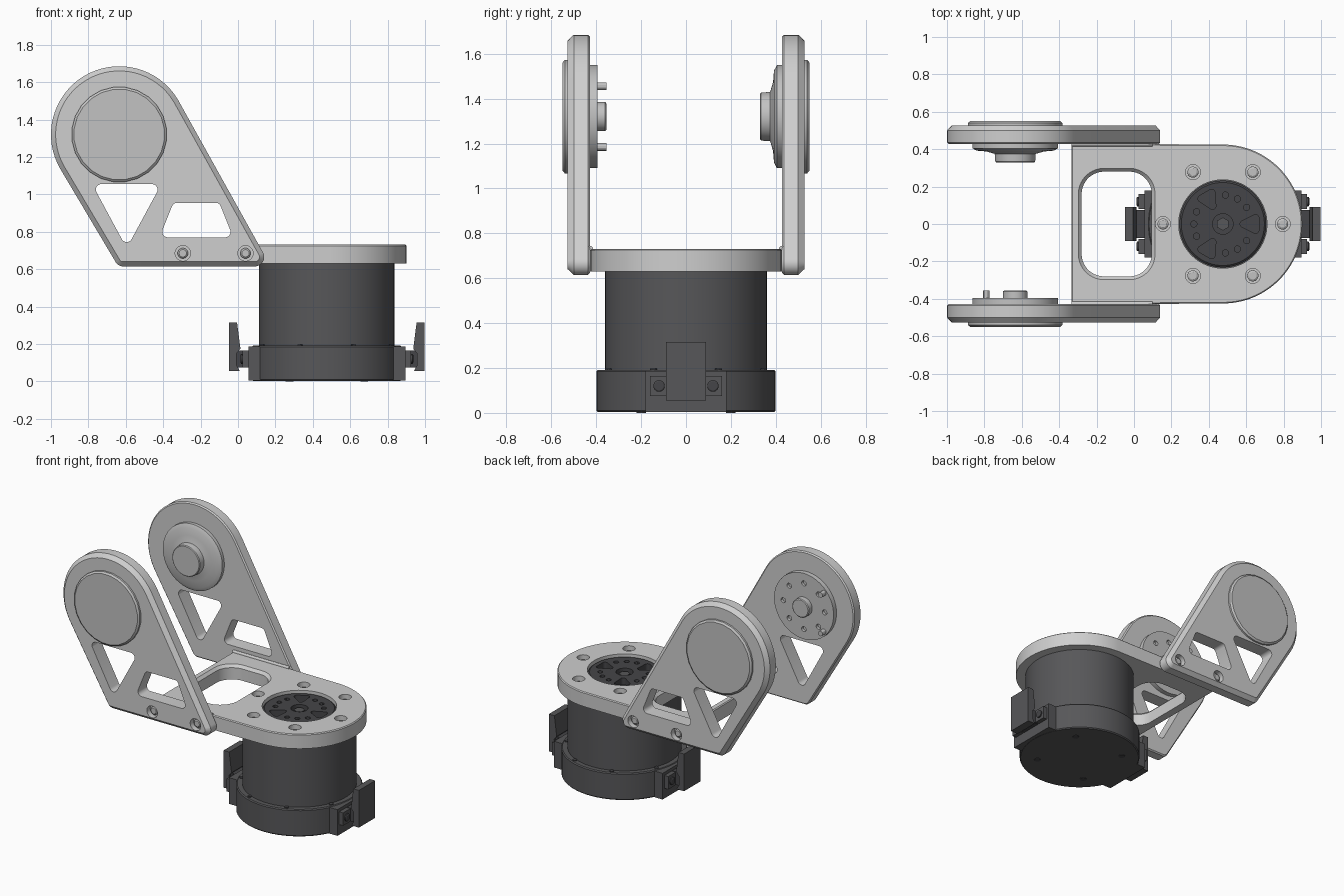
import bpy, bmesh
from math import cos, sin, pi, radians
from mathutils import Vector

cube = bpy.data.objects.get("Cube")
if cube:
    bpy.data.objects.remove(cube, do_unlink=True)


def material(name, r, g, b):
    m = bpy.data.materials.new(name)
    m.use_nodes = True
    m.diffuse_color = (r, g, b, 1)
    m.node_tree.nodes["Principled BSDF"].inputs["Base Color"].default_value = (r, g, b, 1)
    return m


LIGHT = material("light grey plastic", 0.62, 0.62, 0.62)
METAL = material("mid grey hub", 0.54, 0.54, 0.54)
DARK = material("dark grey casing", 0.095, 0.095, 0.1)
HORN = material("charcoal", 0.06, 0.06, 0.065)


def hull(circles, n):
    """Outline around circles (x, y, r), each point kept as (x, y, r, angle)."""
    pts = [(x, y, r, 2 * pi * (i + 0.5) / n) for x, y, r in circles for i in range(n)]
    pos = lambda p: (p[0] + p[2] * cos(p[3]), p[1] + p[2] * sin(p[3]))
    pts.sort(key=pos)

    def half(seq):
        out = []
        for p in seq:
            while len(out) > 1:
                a, b, c = pos(out[-2]), pos(out[-1]), pos(p)
                if (b[0]-a[0]) * (c[1]-a[1]) - (b[1]-a[1]) * (c[0]-a[0]) > 1e-7:
                    break
                out.pop()
            out.append(p)
        return out[:-1]
    return half(pts) + half(pts[::-1])


def finish(name, bm, mat):
    bmesh.ops.recalc_face_normals(bm, faces=bm.faces)
    mesh = bpy.data.meshes.new(name)
    bm.to_mesh(mesh)
    bm.free()
    mesh.materials.append(mat)
    ob = bpy.data.objects.new(name, mesh)
    bpy.context.collection.objects.link(ob)
    return ob


def loft(name, circles, levels, axis, mat, n=48):
    """Stack the outline at levels (position, outline growth) along an axis."""
    outline = hull(circles, n)
    bm = bmesh.new()
    rings = []
    for w, grow in levels:
        ring = []
        for x, y, r, a in outline:
            u, v = x + (r + grow) * cos(a), y + (r + grow) * sin(a)
            co = {"z": (u, v, w), "y": (u, w, v), "x": (w, u, v)}[axis]
            ring.append(bm.verts.new(co))
        rings.append(ring)
    for a, b in zip(rings, rings[1:]):
        for i in range(len(a)):
            j = (i + 1) % len(a)
            bm.faces.new((a[i], a[j], b[j], b[i]))
    bm.faces.new(rings[0])
    bm.faces.new(rings[-1])
    return finish(name, bm, mat)


def prism(name, pts, y0, y1, mat):
    """Extrude an x-z profile along y."""
    bm = bmesh.new()
    f = bm.faces.new([bm.verts.new((x, y0, z)) for x, z in pts])
    ext = bmesh.ops.extrude_face_region(bm, geom=[f])["geom"]
    bmesh.ops.translate(bm, vec=(0, y1 - y0, 0),
                        verts=[e for e in ext if isinstance(e, bmesh.types.BMVert)])
    return finish(name, bm, mat)


def box(name, x0, x1, y0, y1, z0, z1, mat):
    return prism(name, [(x0, z0), (x1, z0), (x1, z1), (x0, z1)], y0, y1, mat)


def boolean(ob, others, operation="DIFFERENCE"):
    bpy.context.view_layer.objects.active = ob
    for c in others:
        mod = ob.modifiers.new("boolean", "BOOLEAN")
        mod.operation, mod.solver, mod.object = operation, "EXACT", c
        bpy.ops.object.modifier_apply(modifier=mod.name)
        bpy.data.objects.remove(c, do_unlink=True)


HX, HZ = -0.635, 1.32     # hinge axis
MX = 0.475                # motor axis

# Side arms, hubs and screws
for s, side in ((-1, "right"), (1, "left")):
    arm = loft(side + "_arm", [(HX, HZ, 0.365), (0.09, 0.665, 0.05), (-0.615, 0.66, 0.045)],
               [(s * 0.428, -0.008), (s * 0.436, 0), (s * 0.5, 0), (s * 0.527, -0.025)], "y", LIGHT, 64)
    through = [(s * 0.4, 0), (s * 0.56, 0)]
    cuts = [
        loft("cut", [(-0.73, 1.025, 0.03), (-0.46, 1.025, 0.03), (-0.595, 0.775, 0.03)], through, "y", LIGHT, 24),
        loft("cut", [(-0.325, 0.925, 0.03), (-0.12, 0.925, 0.03), (-0.375, 0.8, 0.03), (-0.07, 0.8, 0.03)],
             through, "y", LIGHT, 24)]
    cuts += [loft("cut", [(x, 0.685, 0.041)], [(s * 0.49, 0), (s * 0.56, 0)], "y", LIGHT, 24)
             for x in (-0.295, 0.04)]
    boolean(arm, cuts)
    for x in (-0.295, 0.04):
        loft(side + "_arm_screw", [(x, 0.685, 0.028)],
             [(s * 0.48, 0), (s * 0.505, 0), (s * 0.512, -0.008)], "y", METAL, 16)
    loft(side + "_outer_cap", [(HX, HZ, 0.255)],
         [(s * 0.51, 0), (s * 0.54, 0), (s * 0.55, -0.012)], "y", METAL, 24)
    # Fillet between arm and base plate
    loft(side + "_fillet", [(s * 0.427, 0.733, 0.012)], [(-0.335, 0), (0.1, 0)], "x", LIGHT, 12)

# Drive hub on the right arm
drive = loft("drive_hub", [(HX, HZ, 0.23)], [(-0.44, 0), (-0.395, 0)], "y", METAL)
boolean(drive, [loft("cut", [(HX + 0.16 * cos(k * pi / 4), HZ + 0.16 * sin(k * pi / 4), 0.018)],
                     [(-0.415, 0), (-0.38, 0)], "y", METAL, 12) for k in range(8)])
loft("drive_hub_pin", [(HX, HZ, 0.065)], [(-0.4, 0), (-0.36, 0), (-0.355, -0.006)], "y", METAL, 32)
for dz in (-0.135, 0.135):
    loft("drive_hub_peg", [(HX - 0.155, HZ + dz, 0.018)], [(-0.4, 0), (-0.355, 0)], "y", METAL, 12)

# Idler hub on the left arm
loft("idler_hub", [(HX, HZ, 0.23)],
     [(0.44, 0), (0.405, 0), (0.392, -0.025), (0.388, -0.075), (0.375, -0.12),
      (0.335, -0.123), (0.33, -0.128)], "y", METAL)

# Base plate with window, horn opening and screw recesses
corner = 0.02
plate = loft("base_plate", [(MX, 0, 0.425), (-0.315, 0.41, corner), (-0.315, -0.41, corner)],
             [(0.63, 0), (0.725, 0), (0.731, -0.006)], "z", LIGHT, 96)
ring = [(MX + 0.32 * cos(k * pi / 3), 0.32 * sin(k * pi / 3)) for k in range(6)]
window = [(x, y, 0.12) for x in (-0.16, -0.025) for y in (-0.16, 0.16)]
boolean(plate, [loft("cut", window, [(0.6, 0), (0.712, 0), (0.74, 0.026)], "z", LIGHT),
                loft("cut", [(MX, 0, 0.236)], [(0.6, 0), (0.76, 0)], "z", LIGHT, 64)]
        + [loft("cut", [(x, y, 0.04)], [(0.69, 0), (0.76, 0)], "z", LIGHT, 24) for x, y in ring])
for x, y in ring:
    loft("plate_screw", [(x, y, 0.03)], [(0.68, 0), (0.7, 0), (0.707, -0.01)], "z", METAL, 16)

# Motor body
loft("motor_body", [(MX, 0, 0.362)], [(0.15, 0), (0.632, 0)], "z", DARK, 64)
for k in range(8):
    a = radians(22.5 + 45 * k)
    loft("body_screw", [(MX + 0.375 * cos(a), 0.375 * sin(a), 0.014)],
         [(0.18, 0), (0.197, 0)], "z", HORN, 10)

# Motor end cap with its two socket blocks
cap = loft("motor_end_cap", [(MX, 0, 0.4)], [(0.003, -0.006), (0.01, 0), (0.185, 0), (0.192, -0.006)], "z", DARK, 64)
boolean(cap, [box("socket_block", MX - 0.42, MX + 0.42, -0.18, 0.18, 0.004, 0.187, DARK)], "UNION")
for x, y in ((0.2, 0.2), (0.2, -0.2), (-0.2, 0.2), (-0.2, -0.2)):
    loft("foot_screw", [(MX + x, y, 0.022)], [(0, 0), (0.02, 0)], "z", HORN, 12)

# Cable connectors at both ends
for s, side in ((-1, "rear"), (1, "front")):
    X = lambda d: MX + s * d
    prism(side + "_connector",
          [(X(0.48), 0.315), (X(0.523), 0.315), (X(0.523), 0.055), (X(0.465), 0.055),
           (X(0.482), 0.085), (X(0.482), 0.15), (X(0.462), 0.175)], -0.09, 0.09, DARK)
    box(side + "_connector_neck", X(0.4), X(0.49), -0.075, 0.075, 0.075, 0.165, HORN)
    for y in (-0.12, 0.12):
        box(side + "_connector_ear", X(0.4), X(0.45), y - 0.04, y + 0.04, 0.075, 0.165, DARK)
        loft(side + "_ear_screw", [(y, 0.12, 0.026)], [(X(0.44), 0), (X(0.458), 0), (X(0.462), -0.006)],
             "x", HORN, 14)

# Motor horn with pockets and bolt holes
horn = loft("motor_horn", [(MX, 0, 0.232)], [(0.6, 0), (0.708, 0), (0.716, -0.01)], "z", HORN, 64)
cuts = []
for k in range(3):
    a = 2 * pi * k / 3
    turn = lambda u, v, r: (MX + u * cos(a) - v * sin(a), u * sin(a) + v * cos(a), r)
    cuts.append(loft("cut", [turn(0.11, 0, 0.018), turn(0.175, 0.032, 0.018), turn(0.175, -0.032, 0.018)],
                     [(0.67, 0), (0.73, 0)], "z", HORN, 16))
    for da in (35, 60, 85):
        b = a + radians(da)
        cuts.append(loft("cut", [(MX + 0.155 * cos(b), 0.155 * sin(b), 0.017)],
                         [(0.68, 0), (0.73, 0)], "z", HORN, 12))
cuts.append(loft("cut", [(MX, 0, 0.055)], [(0.68, 0), (0.73, 0)], "z", HORN, 24))
boolean(horn, cuts)
loft("horn_centre_bolt", [(MX, 0, 0.035)], [(0.67, 0), (0.705, 0)], "z", DARK, 6)

# Smooth shading with sharp edges kept
for ob in bpy.context.scene.objects:
    ob.select_set(ob.type == "MESH")
bpy.context.view_layer.objects.active = plate
bpy.ops.object.shade_smooth_by_angle(angle=radians(30))
